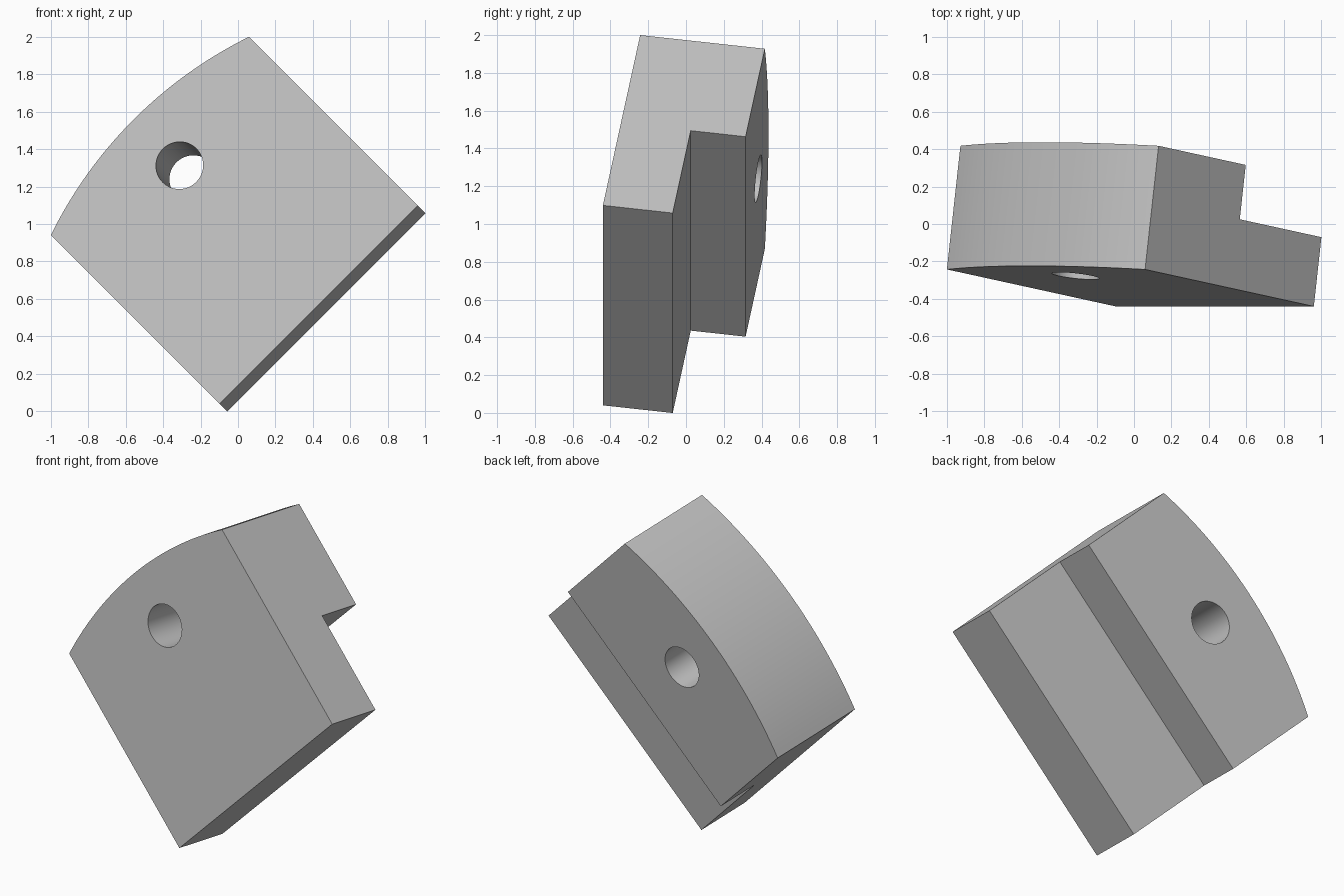
import bpy, bmesh
from math import sin, cos, asin, pi, radians
from mathutils import Matrix, Vector

cube = bpy.data.objects.get("Cube")
if cube:
    bpy.data.objects.remove(cube, do_unlink=True)

WIDTH, HEIGHT, DEPTH = 1.497, 1.29, 0.668   # straight-sided block
BULGE = 0.125                               # rise of the curved end
FLANGE_DEPTH, STEP_HEIGHT = 0.374, 0.624    # rebate at the back
HOLE_RADIUS, HOLE_HEIGHT = 0.127, 1.064

gray = bpy.data.materials.new("plain gray")
gray.use_nodes = True
color = (0.54, 0.54, 0.54, 1)
gray.diffuse_color = color
gray.node_tree.nodes["Principled BSDF"].inputs["Base Color"].default_value = color

# Tilted frame: width, height and outward front normal of the block
tilt = radians(8.8)
u = Vector((1, 0, 1)).normalized()
across = Vector((-1, 0, 1)).normalized()
v = across * cos(tilt) + Vector((0, sin(tilt), 0))
frame = Matrix((u, v, u.cross(v))).transposed().to_4x4()
frame.translation = (-0.098, -0.44, 0.04)


def prism(name, outline, front, back):
    """Extrude an outline from the front depth to the back depth."""
    bm = bmesh.new()
    face = bm.faces.new([bm.verts.new((x, y, -front)) for x, y in outline])
    extruded = bmesh.ops.extrude_face_region(bm, geom=[face])["geom"]
    moved = [e for e in extruded if isinstance(e, bmesh.types.BMVert)]
    bmesh.ops.translate(bm, verts=moved, vec=(0, 0, front - back))
    bmesh.ops.recalc_face_normals(bm, faces=bm.faces)
    mesh = bpy.data.meshes.new(name)
    bm.to_mesh(mesh)
    bm.free()
    mesh.materials.append(gray)
    obj = bpy.data.objects.new(name, mesh)
    obj.matrix_world = frame
    bpy.context.collection.objects.link(obj)
    return obj


def arc(cx, cy, radius, start, end, steps):
    angles = [start + (end - start) * i / steps for i in range(steps + 1)]
    return [(cx + radius * cos(a), cy + radius * sin(a)) for a in angles]


# Block with a curved end
half = WIDTH / 2
radius = (half ** 2 + BULGE ** 2) / (2 * BULGE)
spread = asin(half / radius)
curve = arc(half, HEIGHT + BULGE - radius, radius,
            pi / 2 - spread, pi / 2 + spread, 32)
block = prism("clamp_block", [(0, 0), (WIDTH, 0)] + curve, 0, DEPTH)

# Rebate and bolt hole
rebate = prism("rebate_cutter", [(-1, -1), (WIDTH + 1, -1),
               (WIDTH + 1, STEP_HEIGHT), (-1, STEP_HEIGHT)], FLANGE_DEPTH, DEPTH + 1)
circle = arc(half, HOLE_HEIGHT, HOLE_RADIUS, 0, 2 * pi, 48)[:-1]
hole = prism("hole_cutter", circle, -1, DEPTH + 1)

bpy.context.view_layer.objects.active = block
block.select_set(True)
for cutter in (rebate, hole):
    cutter.hide_render = True
    mod = block.modifiers.new(cutter.name, "BOOLEAN")
    mod.operation = "DIFFERENCE"
    mod.solver = "EXACT"
    mod.object = cutter
    bpy.ops.object.modifier_apply(modifier=mod.name)
    bpy.data.objects.remove(cutter, do_unlink=True)

bpy.ops.object.shade_smooth_by_angle(angle=radians(25))
